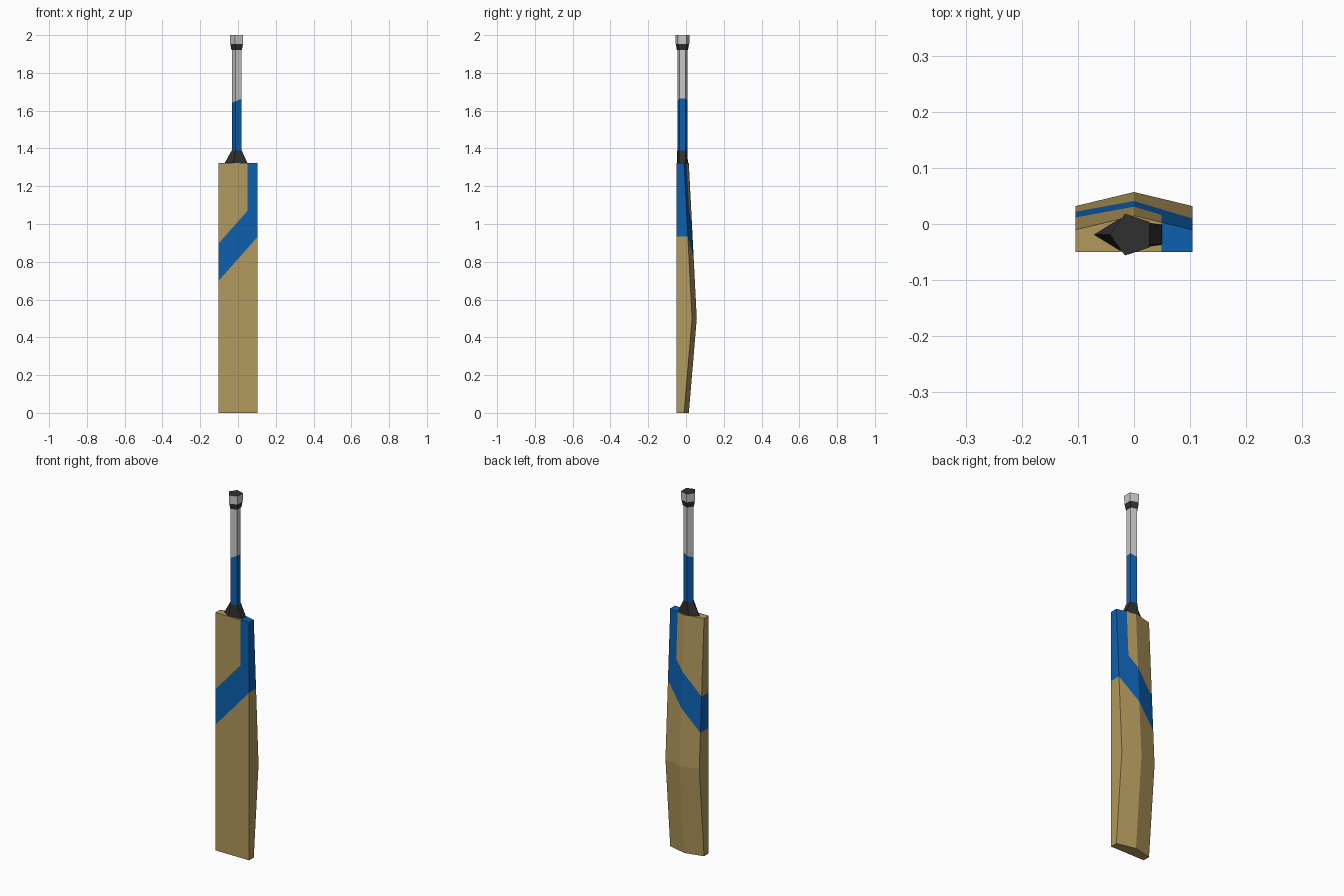
import bpy, bmesh, math
from mathutils import Vector

if "Cube" in bpy.data.objects:
    bpy.data.objects.remove(bpy.data.objects["Cube"])


def material(name, rgb):
    m = bpy.data.materials.new(name)
    m.diffuse_color = (*rgb, 1)
    m.use_nodes = True
    m.node_tree.nodes["Principled BSDF"].inputs["Base Color"].default_value = m.diffuse_color
    return m


WOOD = material("willow wood", (0.445, 0.314, 0.107))
BLUE = material("blue", (0.004, 0.115, 0.43))
GREY = material("light grey", (0.58, 0.58, 0.58))
DARK = material("dark rubber", (0.03, 0.03, 0.03))


def loft(rings):
    """Closed solid through equal-sized rings, bottom to top."""
    bm = bmesh.new()
    loops = [[bm.verts.new(p) for p in r] for r in rings]
    n = len(loops[0])
    for a, b in zip(loops, loops[1:]):
        for i in range(n):
            j = (i + 1) % n
            bm.faces.new((a[i], a[j], b[j], b[i]))
    bm.faces.new(loops[0][::-1])
    bm.faces.new(loops[-1])
    bmesh.ops.recalc_face_normals(bm, faces=bm.faces)
    return bm


def cut(bm, point, normal):
    bmesh.ops.bisect_plane(bm, geom=bm.verts[:] + bm.edges[:] + bm.faces[:],
                           plane_co=point, plane_no=normal)


def finish(bm, name, mats, rule=lambda c, n: 0):
    bm.normal_update()
    for f in bm.faces:
        f.material_index = int(rule(f.calc_center_median(), f.normal))
    me = bpy.data.meshes.new(name)
    bm.to_mesh(me)
    bm.free()
    for m in mats:
        me.materials.append(m)
    ob = bpy.data.objects.new(name, me)
    bpy.context.collection.objects.link(ob)


# Blade: flat front, ridged back that swells at z = 0.5
def blade_ring(z, edge):
    w, front = 0.104, -0.05
    return [(-w, front, z), (w, front, z), (w, edge, z), (0, edge + 0.025, z), (-w, edge, z)]


SLOPE, LOW, HIGH, STRIP = 1.13, 0.815, 1.013, 0.049
blade = loft([blade_ring(0, -0.01), blade_ring(0.5, 0.032), blade_ring(1.322, -0.01)])
for z in (LOW, HIGH):
    cut(blade, (0, 0, z), (-SLOPE, 0, 1))
cut(blade, (STRIP, 0, 0), (1, 0, 0))


# Diagonal band wraps the blade and joins the strip on the right
def band(c, n):
    above = c.z - SLOPE * c.x
    return above > LOW and (above < HIGH or c.x > STRIP)


finish(blade, "blade", [WOOD, BLUE], band)


# Five-sided handle parts, one corner pointing to -x
def ring(z, rx, ry=None):
    ry = ry or rx
    return [(-0.004 + rx * math.cos(a), -0.019 + ry * math.sin(a), z)
            for a in (math.pi + i * math.tau / 5 for i in range(5))]


# Flared shoulder
finish(loft([ring(1.322, 0.067, 0.03), ring(1.39, 0.029)]), "shoulder", [DARK])

# Handle with a slightly slanted grip boundary
handle = loft([ring(1.39, 0.028), ring(1.93, 0.028)])
slant = Vector((-0.45, 0, 1))
cut(handle, (0, 0, 1.655), slant)
finish(handle, "handle", [BLUE, GREY], lambda c, n: c.z > 1.655 + 0.45 * c.x)

# Collar and end cap with dark top
finish(loft([ring(1.922, 0.031), ring(1.953, 0.037)]), "collar", [DARK])
finish(loft([ring(1.953, 0.038), ring(2.0, 0.039)]), "end_cap", [GREY, DARK],
       lambda c, n: n.z > 0.9)
